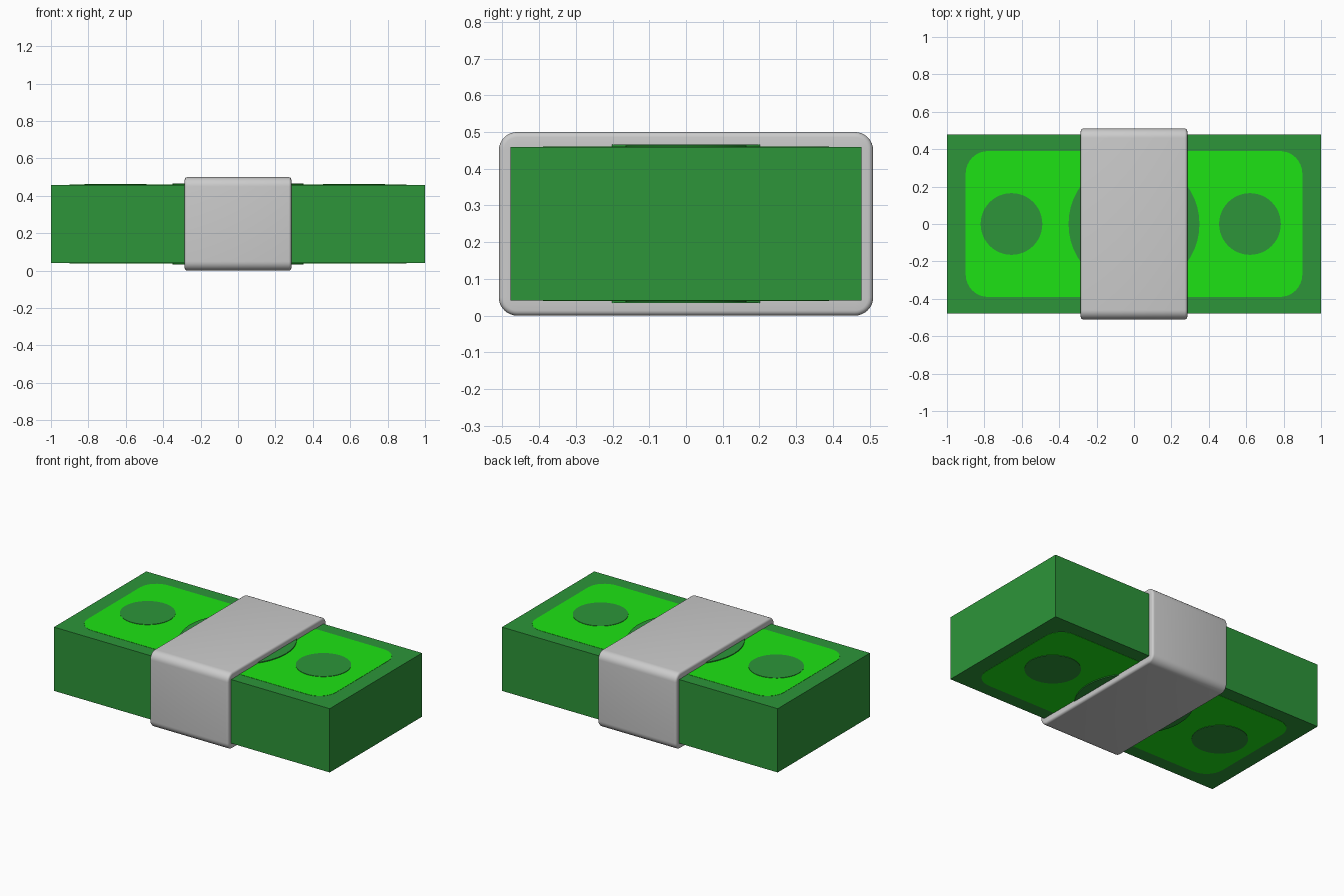
import bpy, bmesh
from math import cos, sin, pi, radians

if "Cube" in bpy.data.objects:
    bpy.data.objects.remove(bpy.data.objects["Cube"])

MID = 0.25


def material(name, rgb):
    m = bpy.data.materials.new(name)
    m.diffuse_color = (*rgb, 1)
    m.use_nodes = True
    m.node_tree.nodes["Principled BSDF"].inputs["Base Color"].default_value = m.diffuse_color
    return m


DARK = material("dark_green", (0.026, 0.30, 0.041))
LIGHT = material("bright_green", (0.0127, 0.768, 0.0072))


def finish(bm, name, mat=None):
    bmesh.ops.recalc_face_normals(bm, faces=bm.faces)
    me = bpy.data.meshes.new(name)
    bm.to_mesh(me)
    bm.free()
    ob = bpy.data.objects.new(name, me)
    bpy.context.collection.objects.link(ob)
    if mat:
        me.materials.append(mat)
    bpy.context.view_layer.objects.active = ob
    ob.select_set(True)
    bpy.ops.object.shade_smooth_by_angle(angle=radians(35))
    ob.select_set(False)
    return ob


def rounded_rect(hw, hh, r, n=8):
    pts = []
    for q, (sx, sy) in enumerate([(1, 1), (-1, 1), (-1, -1), (1, -1)]):
        for i in range(n + 1):
            a = (q + i / n) * pi / 2
            pts.append((sx * (hw - r) + r * cos(a), sy * (hh - r) + r * sin(a)))
    return pts


def plate(name, outline, half, mat, cx=0):
    """Outline extruded through the stack, so it shows on top and bottom."""
    bm = bmesh.new()
    f = bm.faces.new([bm.verts.new((cx + x, y, MID - half)) for x, y in outline])
    ext = bmesh.ops.extrude_face_region(bm, geom=[f])["geom"]
    bmesh.ops.translate(bm, vec=(0, 0, 2 * half),
                        verts=[v for v in ext if isinstance(v, bmesh.types.BMVert)])
    return finish(bm, name, mat)


def circle(r, n=48):
    return [(r * cos(2 * pi * i / n), r * sin(2 * pi * i / n)) for i in range(n)]


# Stack of notes with printed panel and discs
plate("note_stack", [(1, 0.478), (-1, 0.478), (-1, -0.478), (1, -0.478)], 0.209, DARK)
plate("printed_panel", rounded_rect(0.9, 0.39, 0.12), 0.2105, LIGHT)
plate("centre_disc", circle(0.35), 0.216, DARK)
plate("left_disc", circle(0.165), 0.213, DARK, -0.655)
plate("right_disc", circle(0.165), 0.213, DARK, 0.62)

# Paper band: softened section swept round a rounded rectangle
W, B, T = 0.285, 0.014, 0.042
section = [(T, -W), (B, -W)]
section += [(B - B * sin(a), -W + B - B * cos(a)) for a in (pi / 8, pi / 4, 3 * pi / 8, pi / 2)]
section += [(d, -x) for d, x in reversed(section)]
bm = bmesh.new()
rings = [[bm.verts.new((x, y, MID + z))
          for y, z in rounded_rect(0.51 - d, 0.25 - d, 0.05 - d)] for d, x in section]
for a, b in zip(rings, rings[1:] + rings[:1]):
    for i in range(len(a)):
        j = (i + 1) % len(a)
        bm.faces.new((a[i], a[j], b[j], b[i]))
finish(bm, "paper_band")
